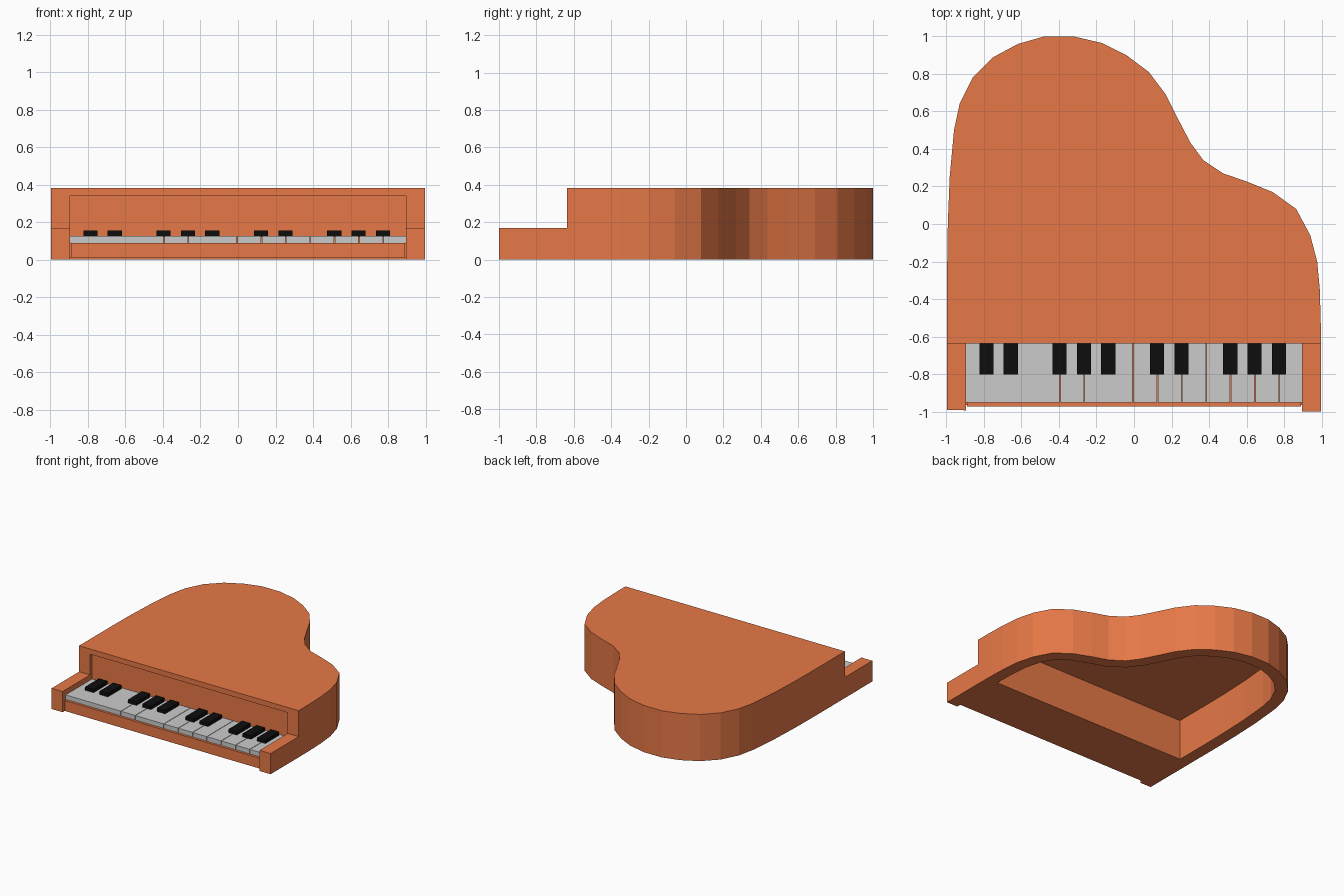
import bpy, bmesh
from mathutils import Vector

if "Cube" in bpy.data.objects:
    bpy.data.objects.remove(bpy.data.objects["Cube"])


def material(name, rgb):
    m = bpy.data.materials.new(name)
    m.diffuse_color = (*rgb, 1)
    m.use_nodes = True
    m.node_tree.nodes["Principled BSDF"].inputs["Base Color"].default_value = m.diffuse_color
    return m


WOOD = material("orange_wood", (0.8, 0.19, 0.063))
BLACK = material("black", (0.004, 0.004, 0.004))


def prism(name, outline, z0, z1, mat=None):
    """Extrude a flat outline from z0 up to z1."""
    bm = bmesh.new()
    face = bm.faces.new([bm.verts.new((x, y, z0)) for x, y in outline])
    ext = bmesh.ops.extrude_face_region(bm, geom=[face])["geom"]
    bmesh.ops.translate(bm, vec=(0, 0, z1 - z0),
                        verts=[v for v in ext if isinstance(v, bmesh.types.BMVert)])
    bmesh.ops.recalc_face_normals(bm, faces=bm.faces)
    mesh = bpy.data.meshes.new(name)
    bm.to_mesh(mesh)
    bm.free()
    if mat:
        mesh.materials.append(mat)
    ob = bpy.data.objects.new(name, mesh)
    bpy.context.collection.objects.link(ob)
    return ob


def box(name, x0, x1, y0, y1, z0, z1, mat=None):
    return prism(name, [(x0, y0), (x1, y0), (x1, y1), (x0, y1)], z0, z1, mat)


def cut(target, cutter):
    """Subtract the cutter, then remove it."""
    mod = target.modifiers.new("cut", "BOOLEAN")
    mod.operation = "DIFFERENCE"
    mod.solver = "EXACT"
    mod.object = cutter
    bpy.context.view_layer.objects.active = target
    bpy.ops.object.modifier_apply(modifier=mod.name)
    bpy.data.objects.remove(cutter)


def inset(points, d):
    """Offset a clockwise open path inwards."""
    pts = [Vector(p) for p in points]
    result = []
    for i, p in enumerate(pts):
        t = (pts[min(i + 1, len(pts) - 1)] - pts[max(i - 1, 0)]).normalized()
        result.append((p.x + t.y * d, p.y - t.x * d))
    return result


# Curved case side, clockwise from the front left
curve = [(-.996, -.53), (-.996, -.2), (-.993, 0), (-.983, .25), (-.96, .5), (-.93, .64),
         (-.86, .78), (-.75, .89), (-.62, .96), (-.48, 1), (-.32, 1), (-.17, .965),
         (-.04, .9), (.08, .81), (.17, .69), (.235, .56), (.3, .435), (.37, .34),
         (.475, .27), (.605, .225), (.74, .17), (.865, .08), (.94, -.06), (.977, -.2),
         (.991, -.35), (.996, -.53)]

# Case: solid body, hollow underside, arm step and keyboard recess
case = prism("case", [(-.996, -.993)] + curve + [(.996, -1)], 0, .383, WOOD)
cut(case, prism("cavity_cutter", inset(curve, .1), -.1, .335, WOOD))
cut(case, box("arm_cutter", -1.2, 1.2, -1.2, -.637, .17, .6, WOOD))
cut(case, box("recess_cutter", -.897, .897, -1.2, -.61, -.1, .34, WOOD))

# Key bed and the thin plate closing it from below
box("key_bed", -.89, .89, -.973, -.605, .012, .09, WOOD)
box("bottom_plate", -.897, .897, -.965, -.6, 0, .012, WOOD)

# White keys: the end keys run to the arms, only some joints are open
pitch, start = .13, -.915
open_joints = (4, 5, 7, 8, 9, 10, 11, 12, 13)
for i in range(14):
    x0 = start + i * pitch + (.002 if i in open_joints else 0)
    x1 = start + (i + 1) * pitch - (.002 if i + 1 in open_joints else 0)
    box("white_key", max(x0, -.897), min(x1, .896), -.953, -.612, .09, .127)

# Black keys sit on the joints, in groups of two and three
for i in (1, 2, 4, 5, 6, 8, 9, 11, 12, 13):
    x = start - .002 + i * pitch
    box("black_key", x - .038, x + .038, -.803, -.625, .12, .155, BLACK)
